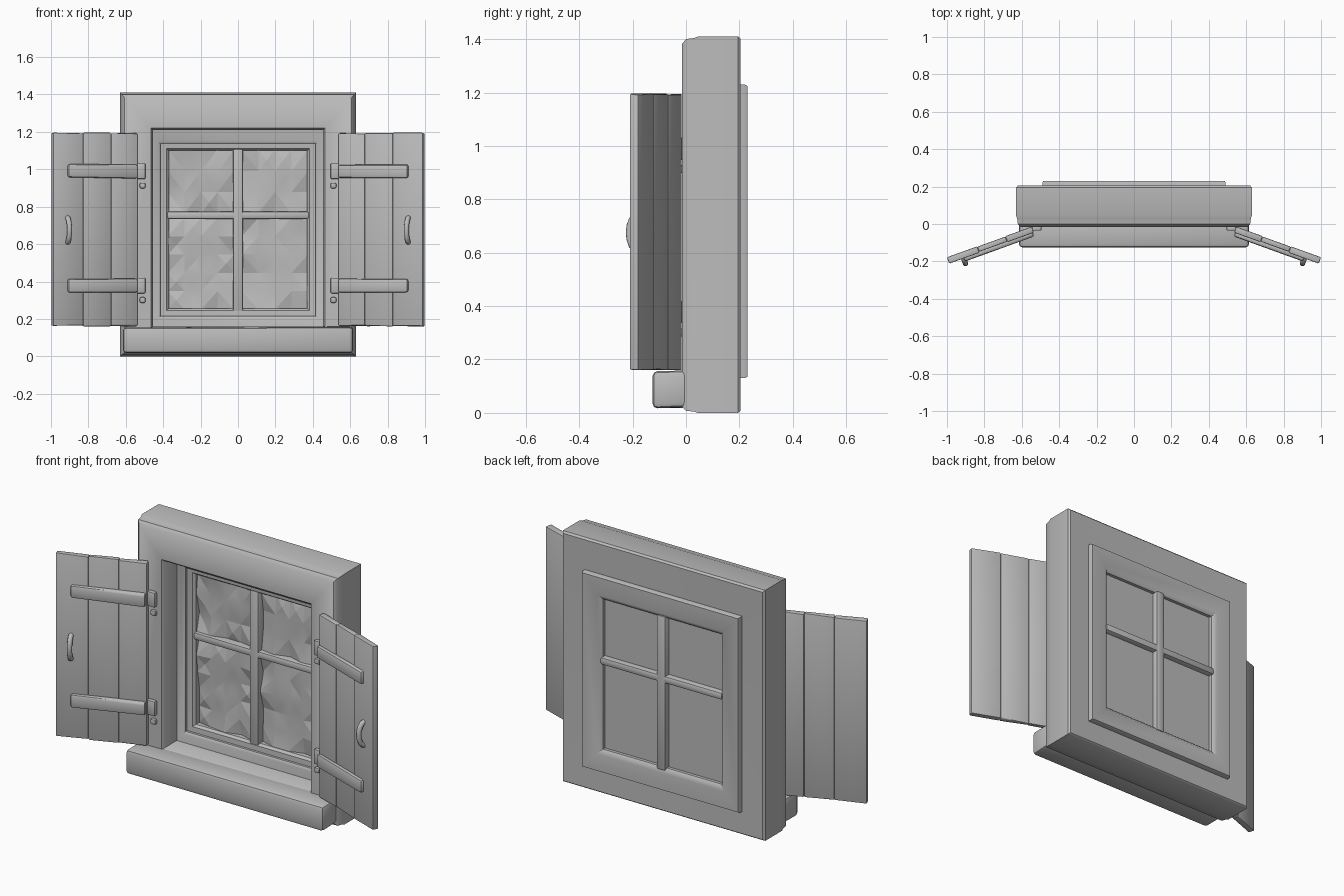
import bpy, bmesh, math, random
from mathutils import Vector

random.seed(4)
if "Cube" in bpy.data.objects:
    bpy.data.objects.remove(bpy.data.objects["Cube"], do_unlink=True)

GREY = (0.5, 0.5, 0.5, 1)
clay = bpy.data.materials.new("plain_grey")
clay.use_nodes = True
clay.diffuse_color = GREY
clay.node_tree.nodes["Principled BSDF"].inputs["Base Color"].default_value = GREY


def finish(name, bm, angle=40):
    bmesh.ops.recalc_face_normals(bm, faces=bm.faces)
    mesh = bpy.data.meshes.new(name)
    bm.to_mesh(mesh)
    bm.free()
    mesh.materials.append(clay)
    obj = bpy.data.objects.new(name, mesh)
    bpy.context.collection.objects.link(obj)
    bpy.ops.object.select_all(action="DESELECT")
    obj.select_set(True)
    bpy.context.view_layer.objects.active = obj
    bpy.ops.object.shade_smooth_by_angle(angle=math.radians(angle))
    return obj


def box(name, lo, hi, bevel=0.01, place=None, wobble=0.0):
    """Softened box between two corners, optionally moved by a placing function."""
    bm = bmesh.new()
    bmesh.ops.create_cube(bm, size=1)
    lo, hi = Vector(lo), Vector(hi)
    for v in bm.verts:
        v.co = Vector([lo[i] + (hi[i] - lo[i]) * (v.co[i] + 0.5) for i in range(3)])
        v.co.z += random.uniform(-wobble, wobble)
    bmesh.ops.bevel(bm, geom=bm.edges[:], offset=bevel, segments=2, profile=0.5, affect="EDGES")
    if place:
        for v in bm.verts:
            v.co = place(v.co)
    return finish(name, bm)


def ring(name, inner, outer, profile):
    """Mitred rectangular frame; profile points are (0 inner .. 1 outer, y)."""
    bm = bmesh.new()
    rows = []
    for t, y in profile:
        x0, x1, z0, z1 = [a + (b - a) * t for a, b in zip(inner, outer)]
        rows.append([bm.verts.new((x, y, z)) for x, z in ((x0, z0), (x1, z0), (x1, z1), (x0, z1))])
    for i, row in enumerate(rows):
        nxt = rows[(i + 1) % len(rows)]
        for j in range(4):
            k = (j + 1) % 4
            bm.faces.new((row[j], row[k], nxt[k], nxt[j]))
    return finish(name, bm)


# Outer casing, stepped liner and sash
opening = (-0.455, 0.455, 0.16, 1.21)
ring("casing", opening, (-0.63, 0.63, 0.0, 1.41),
     [(0, 0.2), (0, 0.0), (0.06, -0.015), (0.86, -0.015), (0.95, 0.0),
      (0.97, 0.03), (1, 0.045), (1, 0.195), (0.95, 0.205)])
ring("liner", (-0.415, 0.415, 0.215, 1.135), (-0.46, 0.46, 0.155, 1.215),
     [(0, 0.2), (0, 0.125), (0.2, 0.115), (1, 0.105), (1, 0.2)])
ring("sash", (-0.37, 0.37, 0.255, 1.1), (-0.42, 0.42, 0.21, 1.14),
     [(0, 0.2), (0, 0.155), (0.25, 0.142), (1, 0.138), (1, 0.2)])
ring("back_trim", (-0.37, 0.37, 0.255, 1.1), (-0.49, 0.49, 0.13, 1.23),
     [(0, 0.19), (0, 0.21), (0.2, 0.23), (0.96, 0.23), (1, 0.22), (1, 0.19)])

# Projecting sill
box("sill", (-0.615, -0.125, 0.02), (0.615, 0.03, 0.157), 0.018, wobble=0.004)

# Crossing glazing bars
box("upright_bar", (-0.028, 0.14, 0.24), (0.028, 0.226, 1.11), 0.012)
box("cross_bar", (-0.38, 0.143, 0.733), (0.38, 0.224, 0.775), 0.012)


def pane(name, x0, x1, z0, z1):
    """Glass plate with a hammered diamond pattern in front and a plain back."""
    bm = bmesh.new()
    bmesh.ops.create_grid(bm, x_segments=4, y_segments=max(3, round((z1 - z0) * 10)), size=0.5)
    edge = {v for v in bm.verts if v.is_boundary}
    bmesh.ops.poke(bm, faces=bm.faces[:])
    for v in bm.verts:
        a, b = v.co.x + 0.5, v.co.y + 0.5
        dent = random.choice((0.0, 0.016, -0.012)) if v in edge else random.choice((0, 0, 0.008))
        v.co = Vector((x0 + (x1 - x0) * a, 0.17 + dent, z0 + (z1 - z0) * b))
    corners = [bm.verts.new((x, 0.192, z)) for x, z in ((x0, z0), (x0, z1), (x1, z1), (x1, z0))]
    back = bm.faces.new(corners)
    obj = finish(name, bm, 12)
    # Turn both skins outward
    for p in obj.data.polygons:
        if (p.normal.y > 0) != (len(p.vertices) == 4):
            p.flip()
    return obj


for side, x0, x1 in (("right", -0.375, -0.02), ("left", 0.02, 0.375)):
    pane("lower_pane_" + side, x0, x1, 0.25, 0.74)
    pane("upper_pane_" + side, x0, x1, 0.765, 1.105)

# Open shutters with planks, battens, hinges and pulls
TURN = math.radians(19.9)
COS, SIN = math.cos(TURN), math.sin(TURN)
for side, s in (("left", 1), ("right", -1)):

    def place(p, s=s):
        """Shutter space (along, outward, up) to model space."""
        return Vector((s * (0.547 + p.x * COS - p.y * SIN), -0.014 - p.x * SIN - p.y * COS, p.z))

    cuts = (0.0, 0.15, 0.31, 0.482)
    for i, thick in enumerate((0.034, 0.031, 0.036)):
        box(f"plank_{i + 1}_{side}", (cuts[i], 0.002 * (i % 2), 0.162), (cuts[i + 1], thick, 1.193),
            0.006, place, 0.004)

    for level, z in (("lower", 0.378), ("upper", 0.99)):
        box(f"batten_{level}_{side}", (0.005, 0.025, z - 0.036), (0.4, 0.054, z + 0.036),
            0.011, place, 0.004)
        box(f"hinge_leaf_{level}_{side}", (s * 0.52 - 0.025, -0.036, z - 0.042),
            (s * 0.52 + 0.025, -0.008, z + 0.042), 0.007)
        box(f"hinge_pin_{level}_{side}", (s * 0.51 - 0.016, -0.032, z - 0.092),
            (s * 0.51 + 0.016, -0.008, z - 0.062), 0.008)

    # Bowed pull
    curve = bpy.data.curves.new("pull_" + side, "CURVE")
    curve.dimensions = "3D"
    curve.bevel_depth = 0.014
    curve.bevel_resolution = 2
    curve.use_fill_caps = True
    path = curve.splines.new("POLY")
    path.points.add(8)
    for i, pt in enumerate(path.points):
        a = math.pi * i / 8
        pt.co = (*place(Vector((0.4, 0.03 + 0.036 * math.sin(a), 0.675 - 0.066 * math.cos(a)))), 1)
    path.use_smooth = True
    curve.materials.append(clay)
    bpy.context.collection.objects.link(bpy.data.objects.new("pull_" + side, curve))
